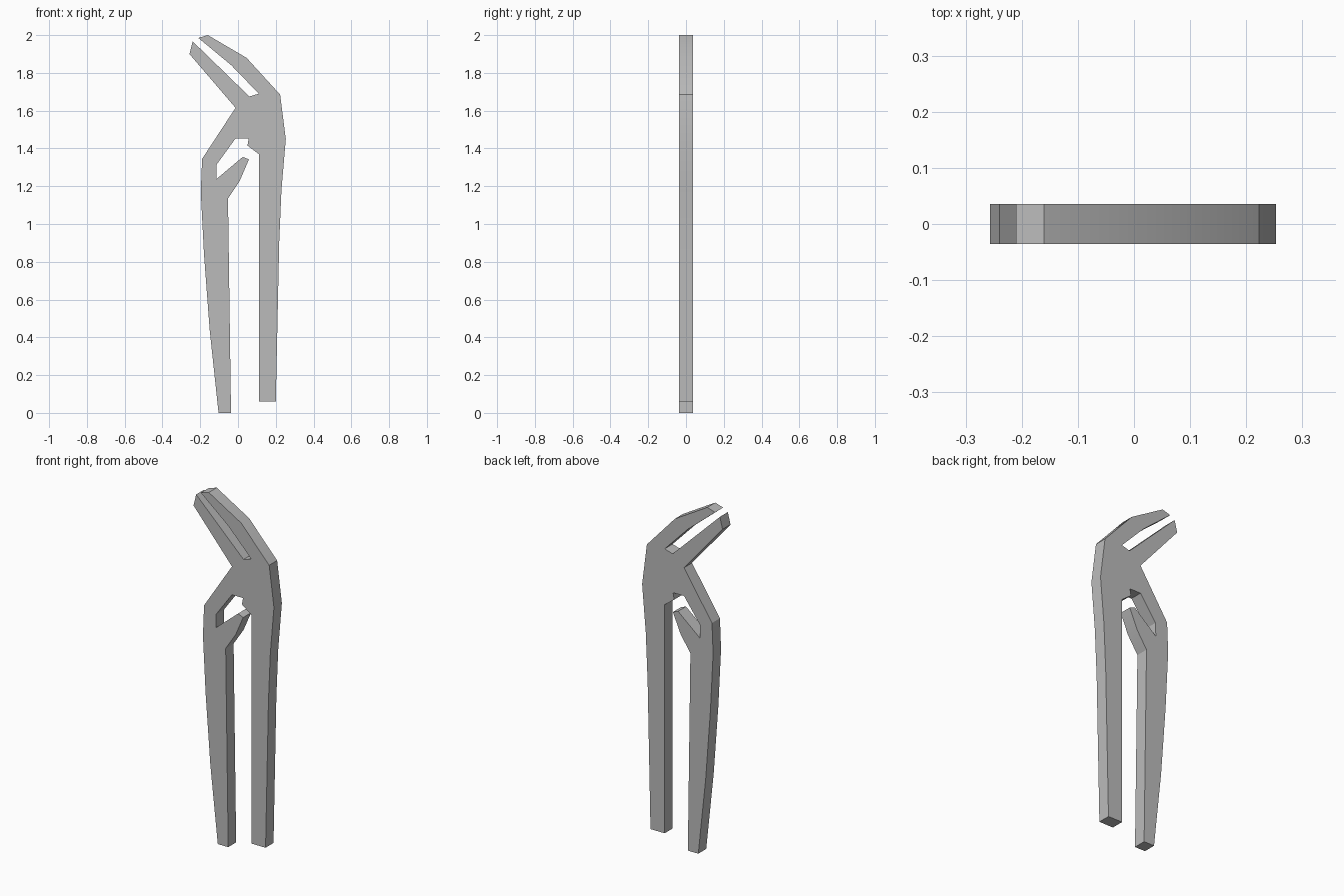
import bpy
import bmesh
import math

HALF_THICK = 0.036

if "Cube" in bpy.data.objects:
    bpy.data.objects.remove(bpy.data.objects["Cube"], do_unlink=True)

steel = bpy.data.materials.new("grey steel")
steel.use_nodes = True
colour = (0.5, 0.5, 0.5, 1)
steel.diffuse_color = colour
steel.node_tree.nodes["Principled BSDF"].inputs["Base Color"].default_value = colour

# Profile sections (x, z), running counter-clockwise around the tool
upper_jaw = [(.045, 1.88), (-.16, 2), (-.21, 1.985), (-.035, 1.84), (.11, 1.69)]
lower_jaw = [(.06, 1.675), (-.24, 1.967), (-.257, 1.9), (-.013, 1.615)]
long_handle = [(-.19, 1.345), (-.197, 1.17), (-.18, .84), (-.15, .44),
               (-.103, 0), (-.037, 0), (-.053, 1.135)]
inner_spur = [(.01, 1.23), (.058, 1.342), (.025, 1.355), (-.115, 1.237)]
pivot_notch = [(-.113, 1.315), (-.013, 1.453), (.057, 1.453), (.05, 1.415), (.11, 1.37)]
short_handle = [(.11, .06), (.2, .06), (.218, .9), (.23, 1.18)]
head_back = [(.253, 1.45), (.223, 1.685)]
profile = (upper_jaw + lower_jaw + long_handle + inner_spur
           + pivot_notch + short_handle + head_back)


def extruded_plate(name, points, half):
    """Solid plate with the given xz outline, centred on y = 0."""
    bm = bmesh.new()
    face = bm.faces.new([bm.verts.new((x, -half, z)) for x, z in points])
    back = bmesh.ops.extrude_face_region(bm, geom=[face], use_keep_orig=True)["geom"]
    moved = [g for g in back if isinstance(g, bmesh.types.BMVert)]
    bmesh.ops.translate(bm, verts=moved, vec=(0, 2 * half, 0))
    bmesh.ops.recalc_face_normals(bm, faces=bm.faces)
    mesh = bpy.data.meshes.new(name)
    bm.to_mesh(mesh)
    bm.free()
    obj = bpy.data.objects.new(name, mesh)
    bpy.context.collection.objects.link(obj)
    return obj


# One-piece pliers body with soft outer bends and crisp rims
pliers = extruded_plate("pliers_body", profile, HALF_THICK)
pliers.data.materials.append(steel)
bpy.ops.object.select_all(action="DESELECT")
pliers.select_set(True)
bpy.context.view_layer.objects.active = pliers
bpy.ops.object.shade_smooth_by_angle(angle=math.radians(30))
